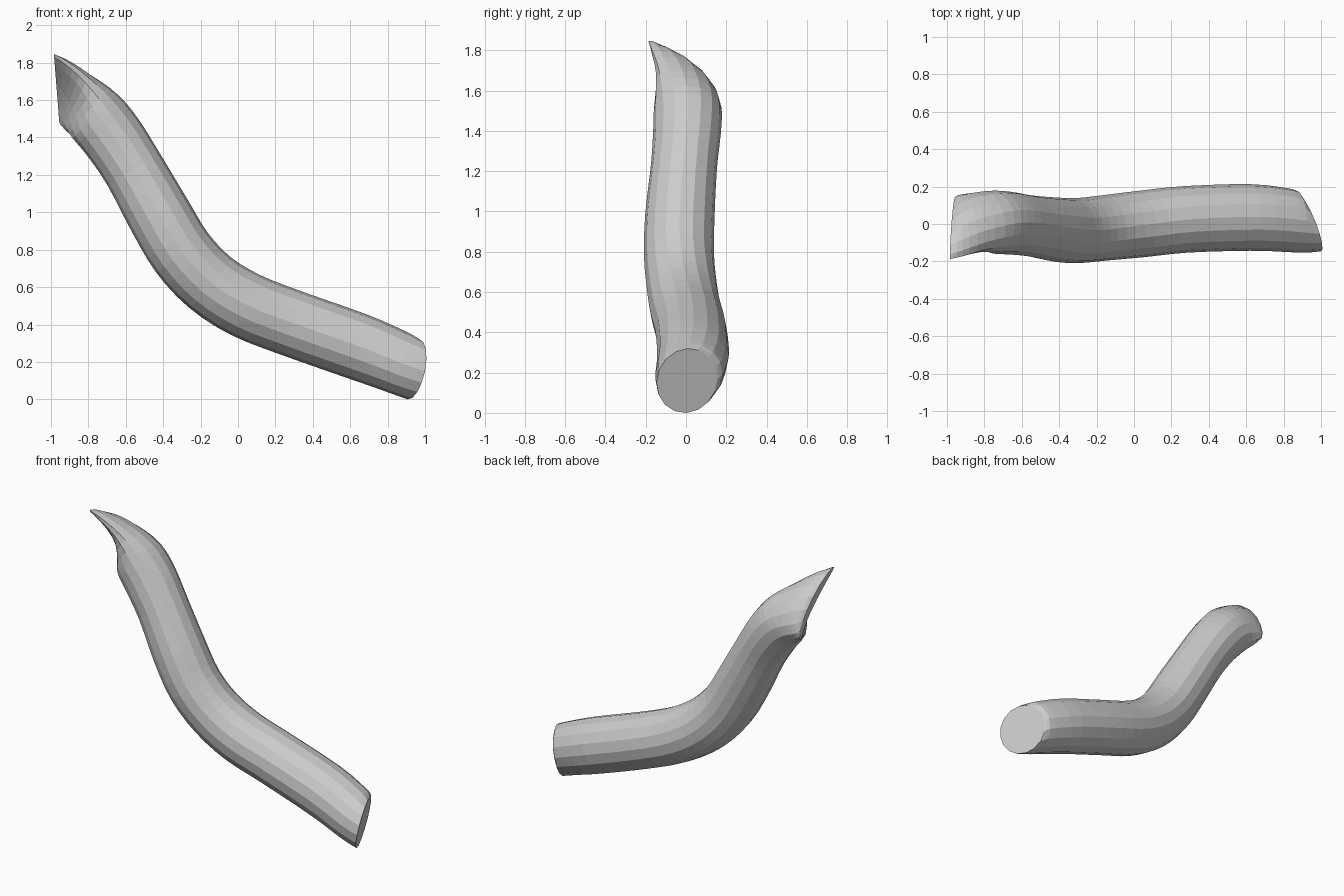
import bpy, bmesh, math
from mathutils import Vector

if "Cube" in bpy.data.objects:
    bpy.data.objects.remove(bpy.data.objects["Cube"])

SIDES = 16
STEPS = 3
PHI = math.radians(46)

# stations: centre x, y, z, long radius, short radius, bend of the section
stations = [
    (0.94, 0.005, 0.16, 0.163, 0.163, 0),
    (0.82, 0.02, 0.212, 0.17, 0.17, 0),
    (0.62, 0.035, 0.29, 0.178, 0.178, 0),
    (0.28, 0.025, 0.41, 0.178, 0.178, 0),
    (0.04, 0.00, 0.505, 0.178, 0.178, 0),
    (-0.15, -0.02, 0.625, 0.175, 0.175, 0),
    (-0.30, -0.035, 0.785, 0.174, 0.174, 0),
    (-0.42, -0.03, 0.985, 0.172, 0.172, 0),
    (-0.555, -0.01, 1.225, 0.164, 0.164, 0),
    (-0.665, 0.005, 1.395, 0.168, 0.168, 0),
    (-0.76, 0.01, 1.51, 0.178, 0.158, 0.01),
    (-0.86, 0.015, 1.605, 0.20, 0.095, 0.04),
    (-0.935, 0.00, 1.665, 0.225, 0.055, 0.045),
    (-0.972, -0.012, 1.69, 0.235, 0.028, 0.035),
]
# section directions follow the path, except at the cut and broken ends
fixed = {0: (-0.91, -0.37, 0.19), 11: (-0.86, 0, 0.45),
         12: (-0.98, 0, 0.12), 13: (-1, 0, -0.08)}
rows = []
for i, s in enumerate(stations):
    a = Vector(stations[max(i - 1, 0)][:3])
    b = Vector(stations[min(i + 1, len(stations) - 1)][:3])
    n = Vector(fixed[i]) if i in fixed else b - a
    rows.append(list(s) + list(n.normalized()))


def spline(i, t):
    """Smooth blend of all station values between rows i and i + 1."""
    p = [rows[min(max(k, 0), len(rows) - 1)] for k in range(i - 1, i + 3)]
    return [0.5 * (2 * b + (c - a) * t + (2 * a - 5 * b + 4 * c - d) * t * t
                   + (3 * b - a - 3 * c + d) * t ** 3) for a, b, c, d in zip(*p)]


def section(bm, v):
    """One ring: round along the branch, a curved blade at the broken end."""
    centre, (rl, rs, bend), n = Vector(v[:3]), v[3:6], Vector(v[6:]).normalized()
    up = Vector((0, 1, 0)).cross(n).normalized()
    side = n.cross(up)
    long_axis = up * math.sin(PHI) - side * math.cos(PHI)
    short_axis = up * math.cos(PHI) + side * math.sin(PHI)
    ring = []
    for k in range(SIDES):
        a = math.tau * k / SIDES
        c = math.cos(a)
        offset = rs * math.sin(a) + bend * (0.5 - c * c)
        ring.append(bm.verts.new(centre + long_axis * rl * c + short_axis * offset))
    return ring


# branch skin
bm = bmesh.new()
values = [spline(i, t / STEPS) for i in range(len(rows) - 1) for t in range(STEPS)]
rings = [section(bm, v) for v in values + [rows[-1]]]
for r0, r1 in zip(rings, rings[1:]):
    for k in range(SIDES):
        j = (k + 1) % SIDES
        bm.faces.new((r0[k], r0[j], r1[j], r1[k]))

# end caps: sawn face and the broken blade
for ring in (rings[0], rings[-1]):
    hub = bm.verts.new(sum((v.co for v in ring), Vector()) / SIDES)
    for k in range(SIDES):
        bm.faces.new((ring[k], ring[(k + 1) % SIDES], hub))

bmesh.ops.recalc_face_normals(bm, faces=bm.faces)
low = min(v.co.z for v in bm.verts)
bmesh.ops.translate(bm, verts=bm.verts, vec=(0, 0, -low))
mesh = bpy.data.meshes.new("branch")
bm.to_mesh(mesh)
bm.free()
branch = bpy.data.objects.new("branch", mesh)
bpy.context.collection.objects.link(branch)
